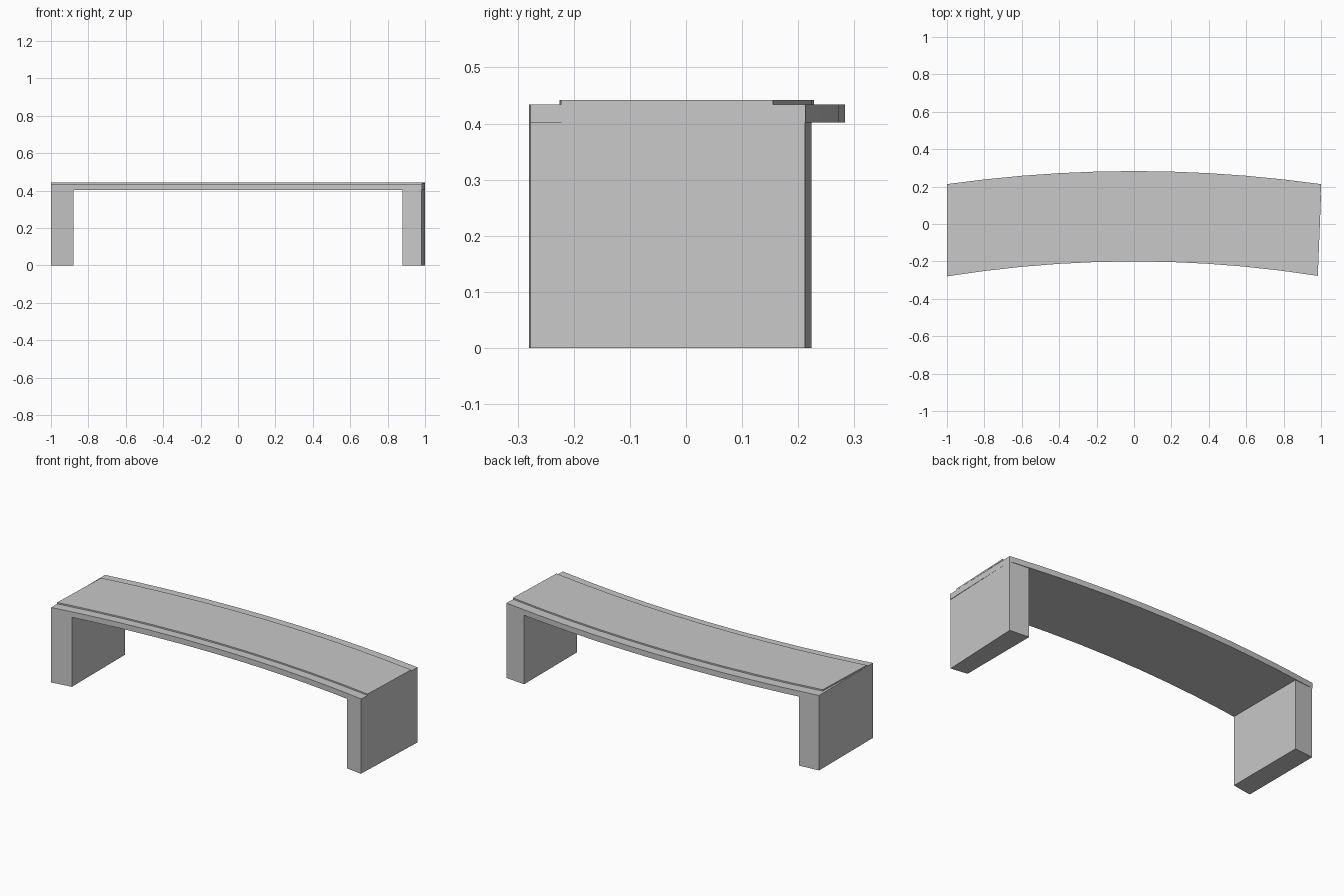
import bpy
import bmesh

cube = bpy.data.objects.get("Cube")
if cube:
    bpy.data.objects.remove(cube, do_unlink=True)

# One plain grey for the whole bench
GREY = (0.58, 0.58, 0.58, 1.0)
stone = bpy.data.materials.new("light_grey")
stone.use_nodes = True
stone.diffuse_color = GREY
stone.node_tree.nodes["Principled BSDF"].inputs["Base Color"].default_value = GREY


def bow(centre, drop):
    """Shallow curve: y falls away towards both ends."""
    return lambda x: centre - drop * x * x


def curved_block(name, front_x, back_x, front_y, back_y, bottom, top, segments):
    """Extrude a plan outline bounded by two bowed edges."""
    def edge(span, curve):
        xs = [span[0] + (span[1] - span[0]) * i / segments for i in range(segments + 1)]
        return [(x, curve(x), bottom) for x in xs]

    outline = edge(front_x, front_y) + edge(back_x, back_y)[::-1]
    bm = bmesh.new()
    base = bm.faces.new([bm.verts.new(p) for p in outline])
    raised = bmesh.ops.extrude_face_region(bm, geom=[base], use_keep_orig=True)
    verts = [v for v in raised["geom"] if isinstance(v, bmesh.types.BMVert)]
    bmesh.ops.translate(bm, verts=verts, vec=(0, 0, top - bottom))
    bmesh.ops.recalc_face_normals(bm, faces=bm.faces)
    # Split the concave caps so they fill cleanly
    bmesh.ops.triangulate(bm, faces=[f for f in bm.faces if len(f.verts) > 4])
    mesh = bpy.data.meshes.new(name)
    bm.to_mesh(mesh)
    bm.free()
    mesh.materials.append(stone)
    obj = bpy.data.objects.new(name, mesh)
    bpy.context.collection.objects.link(obj)
    return obj


UNDERSIDE, SLAB_TOP, PLATE_TOP = 0.402, 0.434, 0.442
front_edge = bow(-0.2, 0.08)

# Seat slab and the narrower raised plate on it
curved_block("seat_slab", (-1, 0.983), (-1, 1), front_edge, bow(0.283, 0.07),
             UNDERSIDE, SLAB_TOP, 10)
curved_block("seat_plate", (-1, 0.985), (-0.985, 1), bow(-0.15, 0.075), bow(0.228, 0.073),
             SLAB_TOP, PLATE_TOP, 10)

# End supports
leg_back = bow(0.262, 0.05)
curved_block("right_leg", (-1, -0.88), (-1, -0.88), front_edge, leg_back, 0, UNDERSIDE, 1)
curved_block("left_leg", (0.88, 0.98), (0.88, 1), front_edge, leg_back, 0, UNDERSIDE, 1)
